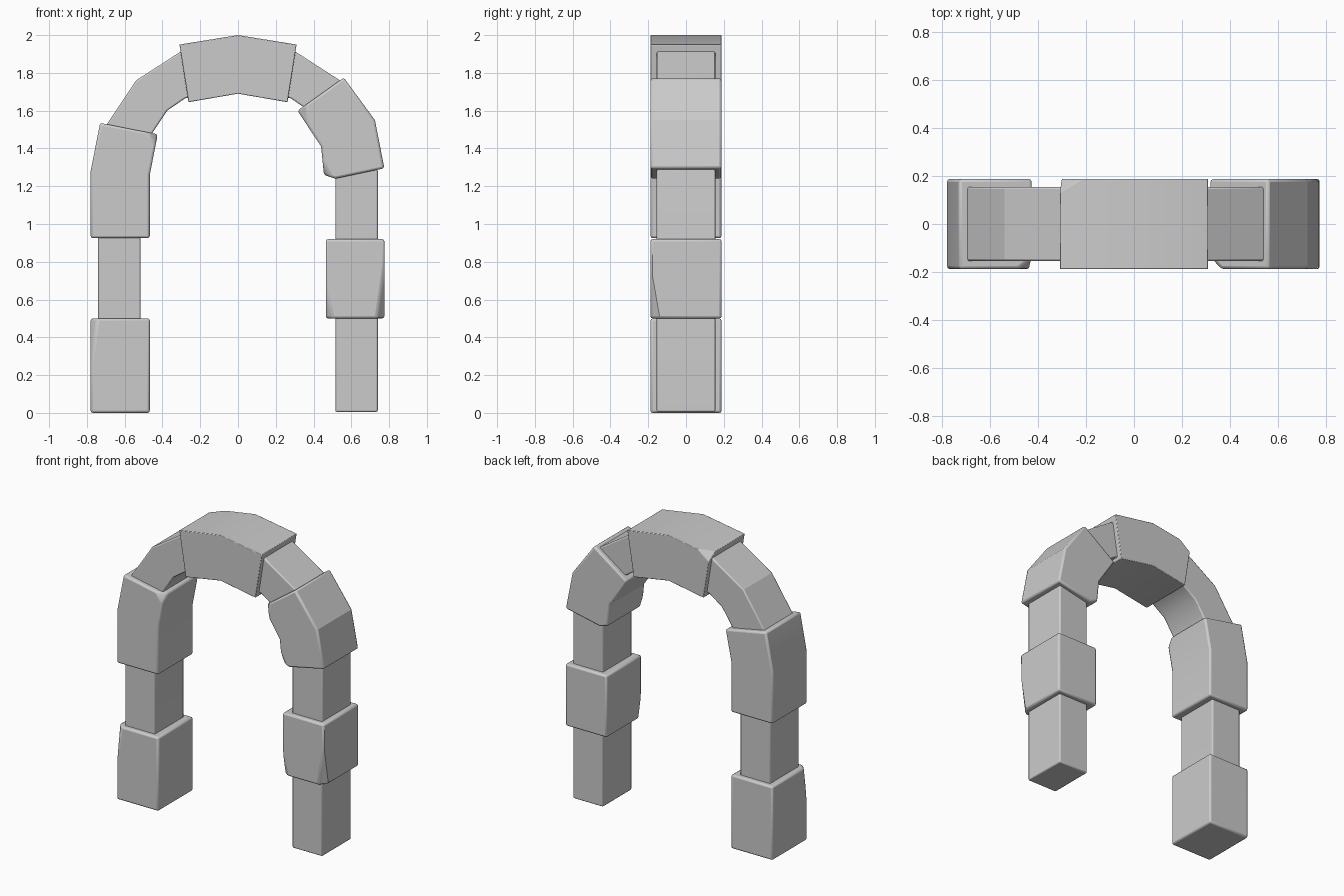
import bpy, bmesh
from mathutils import Vector

if "Cube" in bpy.data.objects:
    bpy.data.objects.remove(bpy.data.objects["Cube"])


def stone(name, outline, half_depth, bevel, chips=()):
    """Extrude a front (x, z) outline through y, knock off corners, soften edges."""
    bm = bmesh.new()
    front = [bm.verts.new((x, -half_depth, z)) for x, z in outline]
    back = [bm.verts.new((x, half_depth, z)) for x, z in outline]
    bm.faces.new(front)
    bm.faces.new(back[::-1])
    n = len(outline)
    for i in range(n):
        j = (i + 1) % n
        bm.faces.new((front[i], back[i], back[j], front[j]))
    # each chip: a point on the cutting plane and its outward direction
    for point, normal in chips:
        bmesh.ops.bisect_plane(bm, geom=bm.verts[:] + bm.edges[:] + bm.faces[:],
                               plane_co=point, plane_no=Vector(normal).normalized(),
                               clear_outer=True)
        bmesh.ops.holes_fill(bm, edges=[e for e in bm.edges if e.is_boundary])
    bmesh.ops.recalc_face_normals(bm, faces=bm.faces)
    mesh = bpy.data.meshes.new(name)
    bm.to_mesh(mesh)
    bm.free()
    obj = bpy.data.objects.new(name, mesh)
    bpy.context.collection.objects.link(obj)
    if bevel:
        mod = obj.modifiers.new("soft_edges", 'BEVEL')
        mod.width = bevel
        mod.segments = 2
        mod.limit_method = 'ANGLE'
        mod.angle_limit = 0.7
    bpy.context.view_layer.objects.active = obj
    obj.select_set(True)
    bpy.ops.object.shade_smooth_by_angle(angle=0.4)
    obj.select_set(False)
    return obj


# Continuous inner arch, mirrored half outlines
outer = [(0.74, 0.005), (0.74, 1.28), (0.70, 1.52), (0.54, 1.76), (0.30, 1.915)]
inner = [(0.28, 1.665), (0.375, 1.60), (0.455, 1.48), (0.515, 1.27), (0.515, 0.005)]


def flip(points):
    return [(-x, z) for x, z in reversed(points)]


stone("arch_core",
      outer + [(0, 1.96)] + flip(outer) + flip(inner) + [(0, 1.73)] + inner,
      0.155, 0.008)

# Wide stones around the arch
stone("left_foot_stone",
      [(-0.78, 0), (-0.467, 0), (-0.467, 0.5), (-0.78, 0.5)], 0.188, 0.012,
      [((-0.745, -0.188, 0.5), (-1, -0.9, 0.13))])

stone("left_shoulder_stone",
      [(-0.78, 0.925), (-0.467, 0.925), (-0.467, 1.26), (-0.425, 1.475),
       (-0.73, 1.535), (-0.78, 1.28)], 0.188, 0.012,
      [((-0.47, -0.188, 1.47), (1, -1, 0.7))])

stone("keystone",
      [(-0.31, 1.95), (-0.262, 1.645), (0, 1.69), (0.262, 1.645),
       (0.31, 1.95), (0, 2.0)], 0.188, 0.004,
      [((-0.22, 0.188, 1.965), (-0.8, 1, 1))])

stone("right_shoulder_stone",
      [(0.315, 1.60), (0.44, 1.41), (0.455, 1.26), (0.515, 1.24),
       (0.775, 1.295), (0.725, 1.55), (0.56, 1.775)], 0.188, 0.012,
      [((0.365, -0.188, 1.63), (-1, -0.9, 0)),
       ((0.49, -0.188, 1.25), (-1, -1, -0.5))])

stone("right_middle_stone",
      [(0.465, 0.5), (0.775, 0.5), (0.775, 0.92), (0.465, 0.92)], 0.188, 0.012,
      [((0.735, -0.188, 0.5), (1, -0.8, -0.14)),
       ((0.50, -0.188, 0.5), (-0.9, -1, -0.2))])
